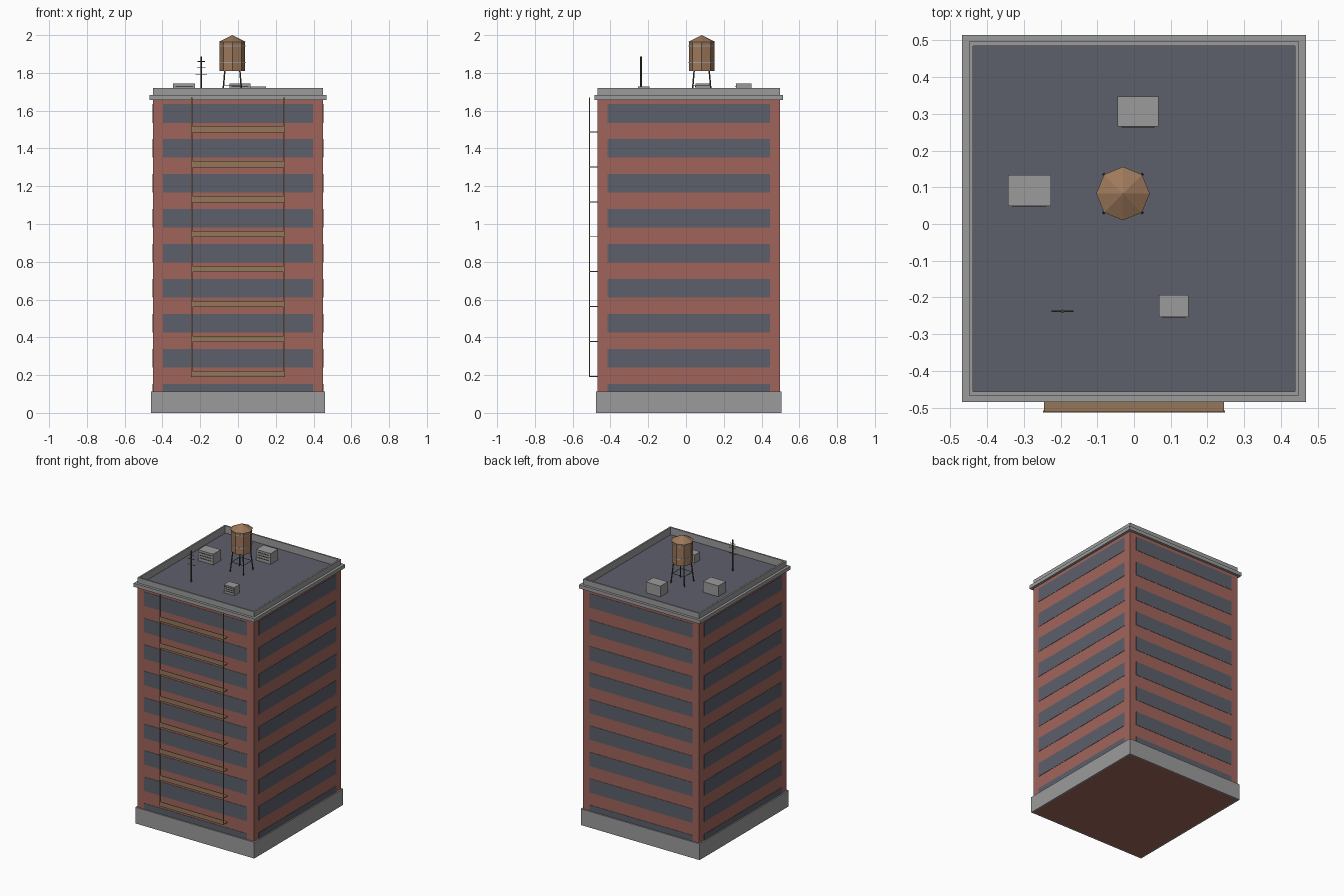
import bpy, bmesh, math
from mathutils import Vector

default = bpy.data.objects.get("Cube")
if default:
    bpy.data.objects.remove(default)


def material(name, rgb):
    m = bpy.data.materials.new(name)
    m.use_nodes = True
    m.diffuse_color = (*rgb, 1)
    m.node_tree.nodes["Principled BSDF"].inputs["Base Color"].default_value = (*rgb, 1)
    return m


BRICK = material("brick red", (0.35, 0.13, 0.105))
SLATE = material("slate glass and roofing", (0.11, 0.115, 0.145))
STONE = material("grey stone", (0.33, 0.33, 0.33))
WOOD = material("tank wood", (0.34, 0.19, 0.105))
RUST = material("rusty brown iron", (0.30, 0.18, 0.10))
METAL = material("dark metal", (0.07, 0.065, 0.06))
BAND = material("light steel", (0.36, 0.36, 0.37))

CY = 0.0145          # centre of the tower in depth
HX, HY = 0.45, 0.482  # half width and half depth of the walls
DECK = 1.67


def finish(name, bm, mat):
    bmesh.ops.recalc_face_normals(bm, faces=bm.faces)
    mesh = bpy.data.meshes.new(name)
    bm.to_mesh(mesh)
    bm.free()
    mesh.materials.append(mat)
    ob = bpy.data.objects.new(name, mesh)
    bpy.context.collection.objects.link(ob)
    return ob


def add_box(bm, lo, hi):
    lo, hi = Vector(lo), Vector(hi)
    verts = bmesh.ops.create_cube(bm, size=1)["verts"]
    for v in verts:
        v.co = (lo + hi) / 2 + v.co * (hi - lo)


def boxes(name, mat, pairs):
    bm = bmesh.new()
    for lo, hi in pairs:
        add_box(bm, lo, hi)
    return finish(name, bm, mat)


def frame(name, mat, outer, inner, z0, z1):
    """Rectangular ring around the tower."""
    bm = bmesh.new()
    section = [(outer, z0), (outer, z1), (inner, z1), (inner, z0)]
    rows = [[bm.verts.new((sx * (HX + o), CY + sy * (HY + o), z)) for o, z in section]
            for sx, sy in ((-1, -1), (1, -1), (1, 1), (-1, 1))]
    for i in range(4):
        a, b = rows[i], rows[(i + 1) % 4]
        for j in range(4):
            k = (j + 1) % 4
            bm.faces.new((a[j], b[j], b[k], a[k]))
    return finish(name, bm, mat)


def add_rod(bm, a, b, r, sides=6, r2=None):
    a, b = Vector(a), Vector(b)
    d = b - a
    verts = bmesh.ops.create_cone(bm, cap_ends=True, segments=sides, radius1=r,
                                  radius2=r if r2 is None else r2, depth=d.length)["verts"]
    turn = d.to_track_quat('Z', 'Y') if abs(d.normalized().z) < 0.9999 else None
    for v in verts:
        v.co = (a + b) / 2 + (turn @ v.co if turn else v.co)


def rods(name, mat, items):
    bm = bmesh.new()
    for item in items:
        add_rod(bm, *item)
    return finish(name, bm, mat)


# Tower walls, plinth, cornice, parapet and roof
boxes("brick_walls", BRICK, [((-HX, CY - HY, 0), (HX, CY + HY, 1.657))])
frame("stone_plinth", STONE, 0.01, 0, 0, 0.113)
frame("cornice", STONE, 0.018, -0.011, 1.657, 1.682)
frame("parapet", STONE, 0, -0.011, 1.682, 1.72)
boxes("roof_deck", SLATE, [((-HX + 0.01, CY - HY + 0.01, 1.65),
                            (HX - 0.01, CY + HY - 0.01, DECK))])

# Window strips on all four walls
PITCH, T = 0.185, 0.002
strips = []
for i in range(9):
    top = 1.634 - PITCH * i
    low = max(top - 0.098, 0.1)
    for s in (-1, 1):
        wall = CY + s * HY
        strips.append(((-0.398, wall - T, low), (0.398, wall + T, top)))
        strips.append(((s * HX - T, CY - 0.429, low), (s * HX + T, CY + 0.429, top)))
boxes("window_strips", SLATE, strips)

# Fire escape: landings with a front panel, and two uprights
FRONT, WALL, W = -0.513, CY - HY, 0.245
landings, panels = [], []
for i in range(8):
    z = 0.19 + PITCH * i
    landings.append(((-W, FRONT, z), (W, WALL, z + 0.005)))
    panels.append(((-W, FRONT, z + 0.005), (W, FRONT + 0.003, z + 0.033)))
boxes("escape_landings", RUST, landings)
boxes("escape_panels", RUST, panels)
boxes("escape_uprights", RUST, [((s * W - 0.003, FRONT, 0.19), (s * W + 0.003, FRONT + 0.005, 1.67))
                                for s in (-1, 1)])

# Water tank on splayed legs
TX, TY = -0.03, 0.083


def ring(name, mat, r, z0, z1, r2=None):
    return rods(name, mat, [((TX, TY, z0), (TX, TY, z1), r, 8, r2)])


ring("tank_barrel", WOOD, 0.067, 1.81, 1.965)
ring("tank_roof", WOOD, 0.073, 1.963, 2.0, 0)
for label, z in (("lower", 1.855), ("upper", 1.943)):
    ring(label + "_tank_hoop", BAND, 0.0685, z - 0.003, z + 0.003)


def leg_point(i, z):
    reach = 0.052 - 0.012 * (z - DECK) / 0.14
    sx, sy = ((-1, -1), (1, -1), (1, 1), (-1, 1))[i % 4]
    return (TX + sx * reach, TY + sy * reach, z)


rods("tank_legs", METAL, [(leg_point(i, DECK), leg_point(i, 1.812), 0.004) for i in range(4)])
rods("tank_leg_braces", METAL, [(leg_point(i, 1.735), leg_point(i + 1, 1.735), 0.002)
                                for i in range(4)])

# Roof ventilation units with front louvres
for label, x, y, w, d, top in (("left", -0.285, 0.091, 0.117, 0.084, 1.745),
                               ("back", 0.011, 0.306, 0.112, 0.082, 1.745),
                               ("small", 0.108, -0.223, 0.081, 0.06, 1.727)):
    boxes(label + "_vent_unit", STONE, [((x - w / 2, y - d / 2, DECK), (x + w / 2, y + d / 2, top))])
    step = (top - DECK) / 4
    boxes(label + "_vent_louvres", METAL,
          [((x - w * 0.4, y - d / 2 - 0.002, DECK + step * k),
            (x + w * 0.4, y - d / 2 + 0.002, DECK + step * k + 0.005)) for k in (1, 2, 3)])

# Antenna with crossbars
AX, AY = -0.195, -0.238
rods("antenna_mast", METAL, [((AX, AY, DECK), (AX, AY, 1.887), 0.005)])
rods("antenna_crossbars", METAL, [((AX - r, AY, z), (AX + r, AY, z), 0.002)
                                  for r, z in ((0.03, 1.79), (0.023, 1.83), (0.02, 1.86))])
